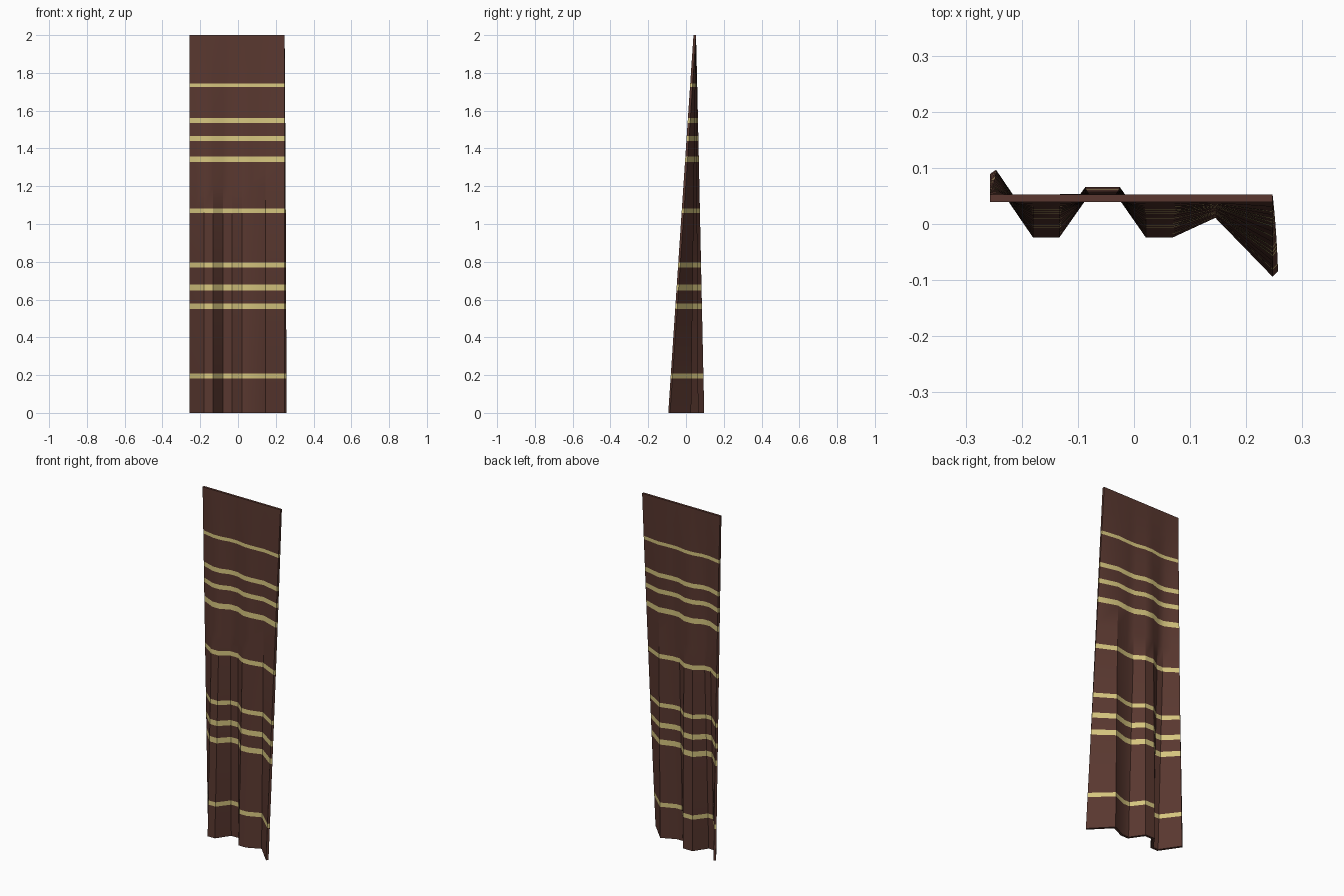
import bpy, bmesh
from mathutils import Vector

if "Cube" in bpy.data.objects:
    bpy.data.objects.remove(bpy.data.objects["Cube"])

THICK = 0.0135
TOP_Y = 0.0395
HEIGHT = 2.0

# Front face of the pleats along the bottom hem (x, y); flattens to TOP_Y at the rail
HEM = [(-0.257, 0.089), (-0.222, 0.0375), (-0.18, -0.024), (-0.133, -0.024),
       (-0.08, 0.052), (-0.032, 0.052), (0.021, -0.024), (0.069, -0.024),
       (0.145, 0.011), (0.247, -0.094)]

# Bottom and top height of each woven stripe
STRIPES = [(0.183, 0.208), (0.549, 0.580), (0.649, 0.679), (0.770, 0.795), (1.057, 1.083),
           (1.327, 1.358), (1.439, 1.465), (1.534, 1.560), (1.725, 1.745)]


def material(name, color):
    m = bpy.data.materials.new(name)
    m.diffuse_color = (*color, 1)
    m.use_nodes = True
    m.node_tree.nodes["Principled BSDF"].inputs["Base Color"].default_value = m.diffuse_color
    return m


def offset_path(path):
    """Back face of the cloth: mitred offset of the front path."""
    normals = []
    for a, b in zip(path, path[1:]):
        d = (b - a).normalized()
        normals.append(Vector((-d.y, d.x)))
    out = []
    for i, p in enumerate(path):
        n0 = normals[max(i - 1, 0)]
        n1 = normals[min(i, len(normals) - 1)]
        out.append(p + (n0 + n1) * THICK / (1 + n0.dot(n1)))
    return out


# Row heights: even rows plus cuts at the stripe edges
levels = sorted({round(z, 3) for s in STRIPES for z in s} | {0.0, 0.09, 0.3, 0.42, 0.92, 1.2, 1.65, 1.87, HEIGHT})

bm = bmesh.new()
rings = []
for z in levels:
    k = 1 - z / HEIGHT
    front = [Vector((x, TOP_Y + (y - TOP_Y) * k)) for x, y in HEM]
    loop = front + offset_path(front)[::-1]
    rings.append([bm.verts.new((p.x, p.y, z)) for p in loop])

# Cloth walls, striped by height
n = len(rings[0])
for i in range(len(rings) - 1):
    mid = (levels[i] + levels[i + 1]) / 2
    striped = any(a < mid < b for a, b in STRIPES)
    for j in range(n):
        f = bm.faces.new((rings[i][j], rings[i][(j + 1) % n],
                          rings[i + 1][(j + 1) % n], rings[i + 1][j]))
        f.material_index = int(striped)

# Bottom hem and top edge
for ring in (rings[0], rings[-1]):
    for j in range(n // 2 - 1):
        bm.faces.new((ring[j], ring[j + 1], ring[n - 2 - j], ring[n - 1 - j]))
bmesh.ops.recalc_face_normals(bm, faces=bm.faces)

mesh = bpy.data.meshes.new("curtain")
bm.to_mesh(mesh)
bm.free()
mesh.materials.append(material("brown cloth", (0.100, 0.039, 0.029)))
mesh.materials.append(material("pale yellow stripe", (0.67, 0.56, 0.21)))
curtain = bpy.data.objects.new("curtain", mesh)
bpy.context.collection.objects.link(curtain)

# Soft upper folds, crisp lower pleats
bpy.context.view_layer.objects.active = curtain
curtain.select_set(True)
bpy.ops.object.shade_smooth_by_angle(angle=0.5)
